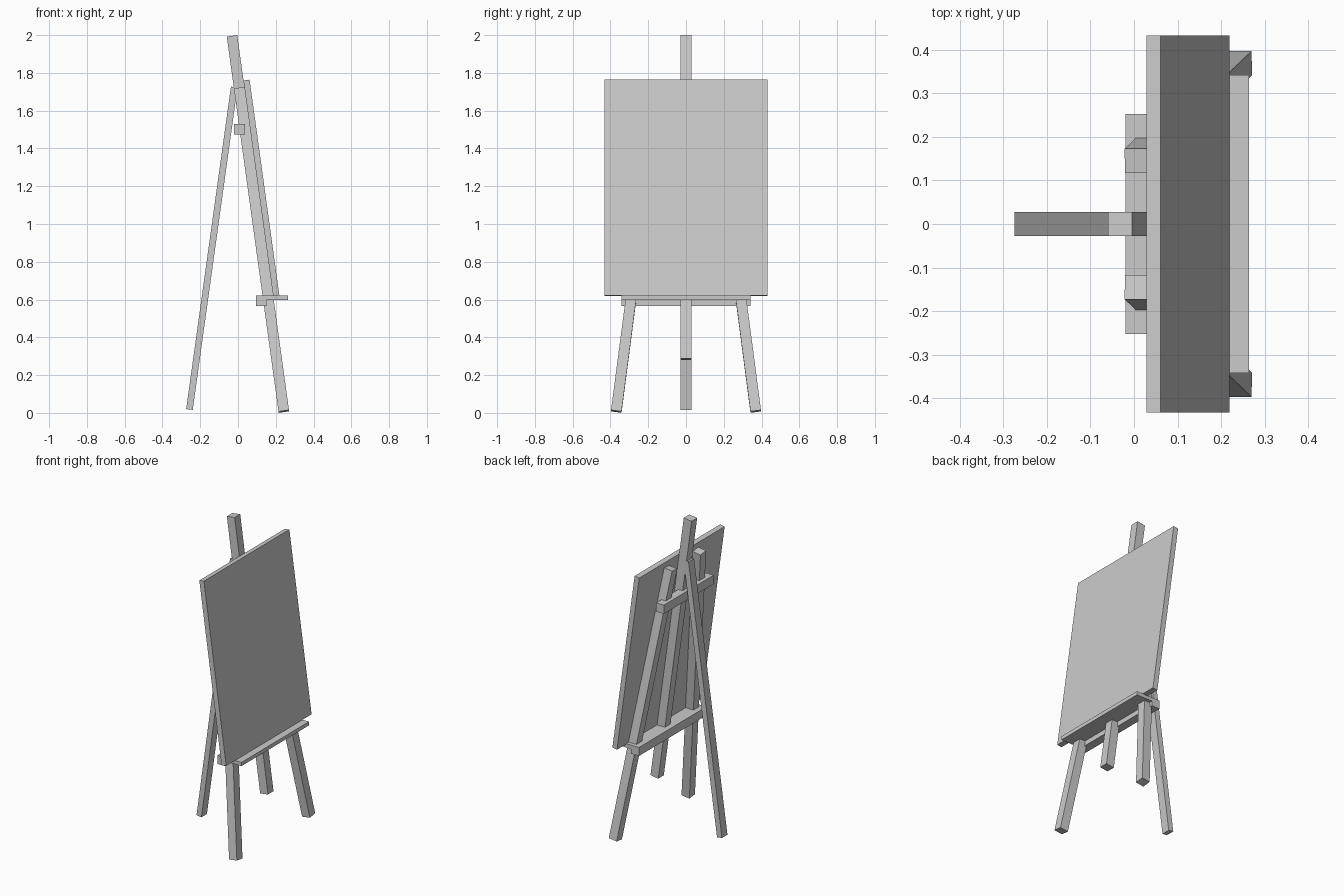
import bpy
from mathutils import Vector, Matrix

if "Cube" in bpy.data.objects:
    bpy.data.objects.remove(bpy.data.objects["Cube"])

SLOPE = -0.138  # backward lean of the front frame, x per z


def box(name, size, matrix):
    bpy.ops.mesh.primitive_cube_add(size=1)
    ob = bpy.context.object
    ob.name = name
    ob.data.transform(matrix @ Matrix.Diagonal((*size, 1)))
    return ob


def flat_bar(name, x0, x1, half_y, z0, z1):
    mid = Vector(((x0 + x1) / 2, 0, (z0 + z1) / 2))
    return box(name, (x1 - x0, 2 * half_y, z1 - z0), Matrix.Translation(mid))


def beam(name, a, b, depth, width):
    """Square-ended bar from a to b; depth is measured across the lean."""
    a, b = Vector(a), Vector(b)
    axis = (b - a).normalized()
    nx = Vector((axis.z, 0, -axis.x)).normalized()
    ny = axis.cross(nx)
    m = Matrix((nx, ny, axis)).transposed().to_4x4()
    return box(name, (depth, width, (b - a).length),
               Matrix.Translation((a + b) / 2) @ m)


def lean(z, y=0, offset=0):
    return (0.243 + SLOPE * (z - 0.005) + offset, y, z)


# splayed front legs
for side, label in ((-1, "left"), (1, "right")):
    beam("front_leg_" + label, lean(0.008, side * 0.369),
         lean(1.718, side * 0.145), 0.056, 0.056)

# centre mast and rear prop leg
beam("mast", lean(0.284), lean(1.996), 0.056, 0.056)
beam("rear_leg", (-0.257, 0, 0.018), (-0.02, 0, 1.725), 0.035, 0.056)

# canvas board resting on the front of the mast
beam("board", lean(0.62, 0, 0.0445), lean(1.762, 0, 0.0445), 0.033, 0.865)

# cross bars and tray
flat_bar("upper_crossbar", -0.02, 0.036, 0.252, 1.474, 1.53)
flat_bar("lower_crossbar", 0.094, 0.15, 0.342, 0.567, 0.622)
flat_bar("tray", 0.15, 0.264, 0.342, 0.598, 0.622)
